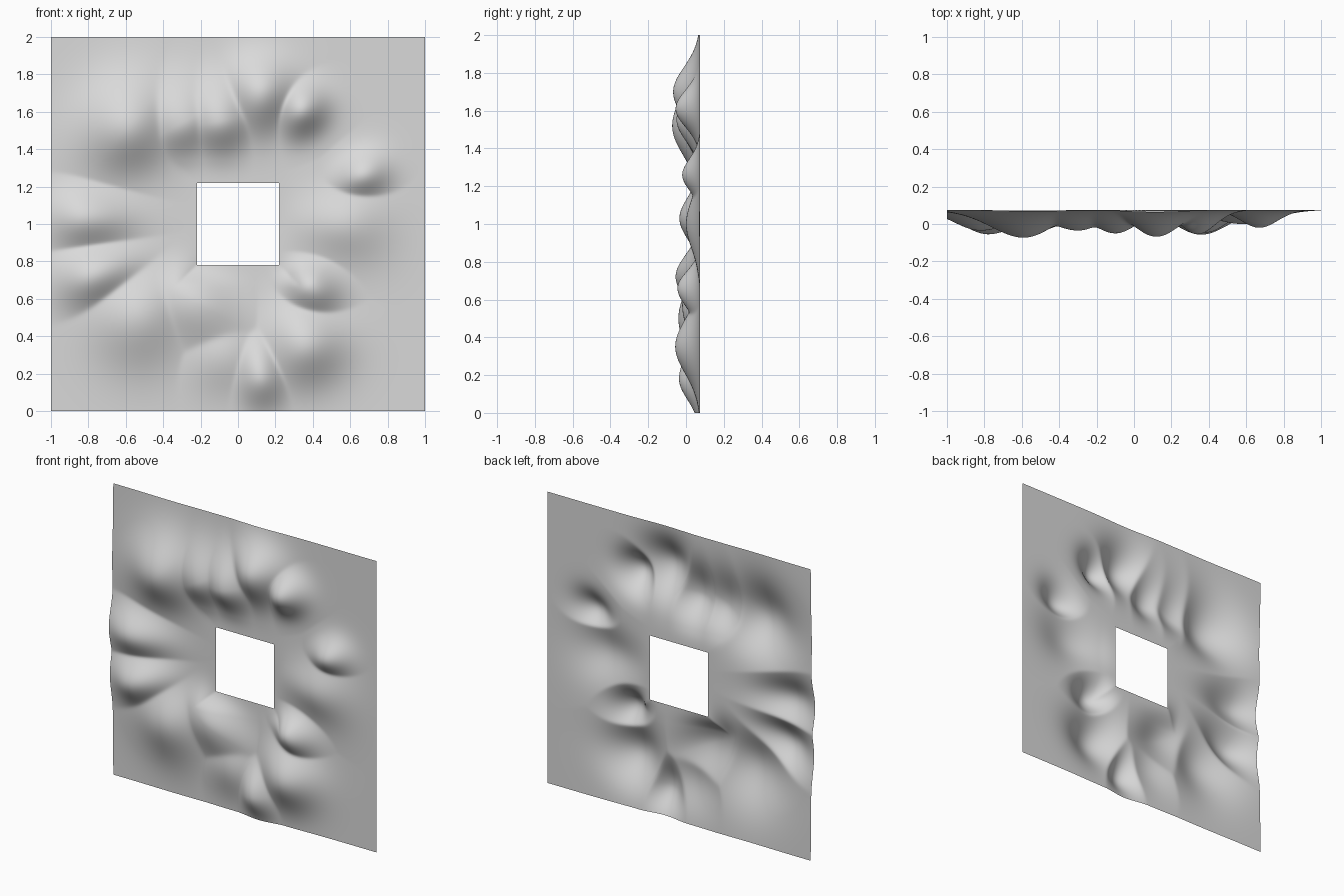
import bpy
import bmesh
import math

cube = bpy.data.objects.get("Cube")
if cube:
    bpy.data.objects.remove(cube, do_unlink=True)

BACK = 0.075      # depth of the flat border
HOLE = 0.22       # half width of the square opening
RIM = 0.12        # width of the strip fading to flat around the opening
SHARPNESS = 9     # how crisply neighbouring lobes meet

# Lobes around the opening: x, z from centre, height, side, inner and outer spread
LOBES = [
    (-0.59, 0.52, 0.148, 0.17, 0.15, 0.17),
    (-0.30, 0.54, 0.11, 0.14, 0.11, 0.17),
    (-0.10, 0.55, 0.125, 0.12, 0.11, 0.16),
    (0.12, 0.70, 0.143, 0.12, 0.14, 0.13),
    (0.34, 0.61, 0.13, 0.09, 0.10, 0.10),
    (0.67, 0.26, 0.095, 0.08, 0.10, 0.10),
    (0.58, 0.00, 0.075, 0.13, 0.16, 0.16),
    (0.39, -0.34, 0.12, 0.09, 0.09, 0.11),
    (0.36, -0.65, 0.132, 0.14, 0.15, 0.14),
    (0.12, -0.82, 0.112, 0.09, 0.14, 0.11),
    (-0.08, -0.70, 0.06, 0.14, 0.14, 0.14),
    (-0.54, -0.50, 0.115, 0.17, 0.17, 0.18),
    (-0.22, -0.43, 0.095, 0.18, 0.11, 0.15),
    (-0.78, -0.28, 0.13, 0.11, 0.17, 0.14),
    (-0.82, 0.03, 0.11, 0.11, 0.17, 0.14),
]


def lobe_height(x, z, lobe):
    """Rounded lobe, aligned with the centre and narrowing towards it."""
    cx, cz, height, side, inner, outer = lobe
    reach = math.hypot(cx, cz)
    along = (x * cx + z * cz) / reach - reach
    across = (z * cx - x * cz) / reach
    taper = 0.6 + 0.4 * math.hypot(x, z) / reach
    across /= side * taper
    along /= inner if along < 0 else outer
    return height * math.exp(-0.5 * (across ** 2 + along ** 2))


def relief(x, z):
    """Blend the lobes with valleys between, fading out at the opening."""
    total = sum(lobe_height(x, z, lobe) ** SHARPNESS for lobe in LOBES)
    t = min(max((max(abs(x), abs(z)) - HOLE) / RIM, 0), 1)
    return t * (2 - t) * total ** (1 / SHARPNESS)


# Thin sheet with a square opening
bm = bmesh.new()
bmesh.ops.create_grid(bm, x_segments=200, y_segments=200, size=1)
opening = []
for face in bm.faces:
    mid = face.calc_center_median()
    if abs(mid.x) < HOLE and abs(mid.y) < HOLE:
        opening.append(face)
bmesh.ops.delete(bm, geom=opening, context='FACES')

# Raise the lobes and stand the sheet upright
for vert in bm.verts:
    x, z = vert.co.x, vert.co.y
    vert.co = (x, BACK - relief(x, z), z + 1)
for face in bm.faces:
    face.smooth = True

mesh = bpy.data.meshes.new("relief_panel")
bm.to_mesh(mesh)
bm.free()
panel = bpy.data.objects.new("relief_panel", mesh)
bpy.context.collection.objects.link(panel)

# Plain grey surface
grey = bpy.data.materials.new("light_grey")
grey.use_nodes = True
colour = (0.7, 0.7, 0.7, 1)
grey.diffuse_color = colour
for node in grey.node_tree.nodes:
    if node.type == 'BSDF_PRINCIPLED':
        node.inputs["Base Color"].default_value = colour
mesh.materials.append(grey)
